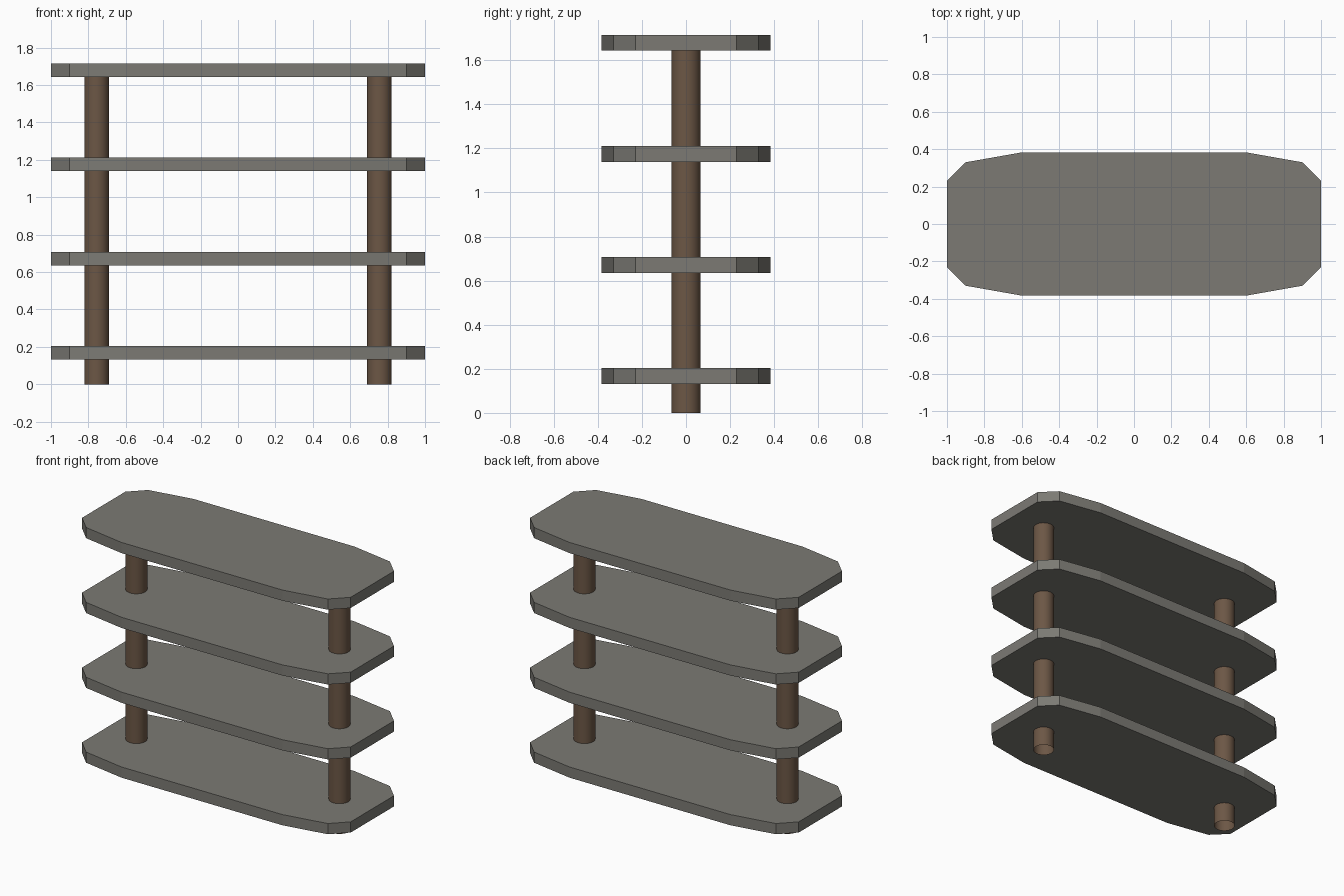
import bpy, bmesh, math

if "Cube" in bpy.data.objects:
    bpy.data.objects.remove(bpy.data.objects["Cube"])


def make_material(name, color):
    mat = bpy.data.materials.new(name)
    mat.diffuse_color = (*color, 1)
    mat.use_nodes = True
    mat.node_tree.nodes["Principled BSDF"].inputs["Base Color"].default_value = mat.diffuse_color
    return mat


def add_object(name, bm, mat):
    bmesh.ops.recalc_face_normals(bm, faces=bm.faces)
    mesh = bpy.data.meshes.new(name)
    bm.to_mesh(mesh)
    bm.free()
    mesh.materials.append(mat)
    obj = bpy.data.objects.new(name, mesh)
    bpy.context.collection.objects.link(obj)
    return obj


stone = make_material("shelf_grey", (0.20, 0.195, 0.175))
wood = make_material("post_brown", (0.15, 0.095, 0.06))

# Shelf outline: one corner, mirrored into all four
corner = [(1.0, 0.23), (0.9, 0.33), (0.6, 0.383)]
half = corner + [(-x, y) for x, y in reversed(corner)]
outline = half + [(-x, -y) for x, y in half]

# Four evenly spaced shelves
THICKNESS = 0.072
for i in range(4):
    z = 0.132 + i * 0.5037
    bm = bmesh.new()
    face = bm.faces.new([bm.verts.new((x, y, z)) for x, y in outline])
    top = bmesh.ops.extrude_face_region(bm, geom=[face], use_keep_orig=True)
    verts = [v for v in top["geom"] if isinstance(v, bmesh.types.BMVert)]
    bmesh.ops.translate(bm, verts=verts, vec=(0, 0, THICKNESS))
    add_object(f"shelf_{i + 1}", bm, stone)

# Two round posts, open at the bottom, ending inside the top shelf
HEIGHT = 1.65
for side, x in (("left", -0.756), ("right", 0.756)):
    bm = bmesh.new()
    bmesh.ops.create_cone(bm, cap_ends=False, segments=32,
                          radius1=0.066, radius2=0.066, depth=HEIGHT)
    post = add_object(f"{side}_post", bm, wood)
    post.location = (x, 0, HEIGHT / 2)
    for p in post.data.polygons:
        p.use_smooth = True
